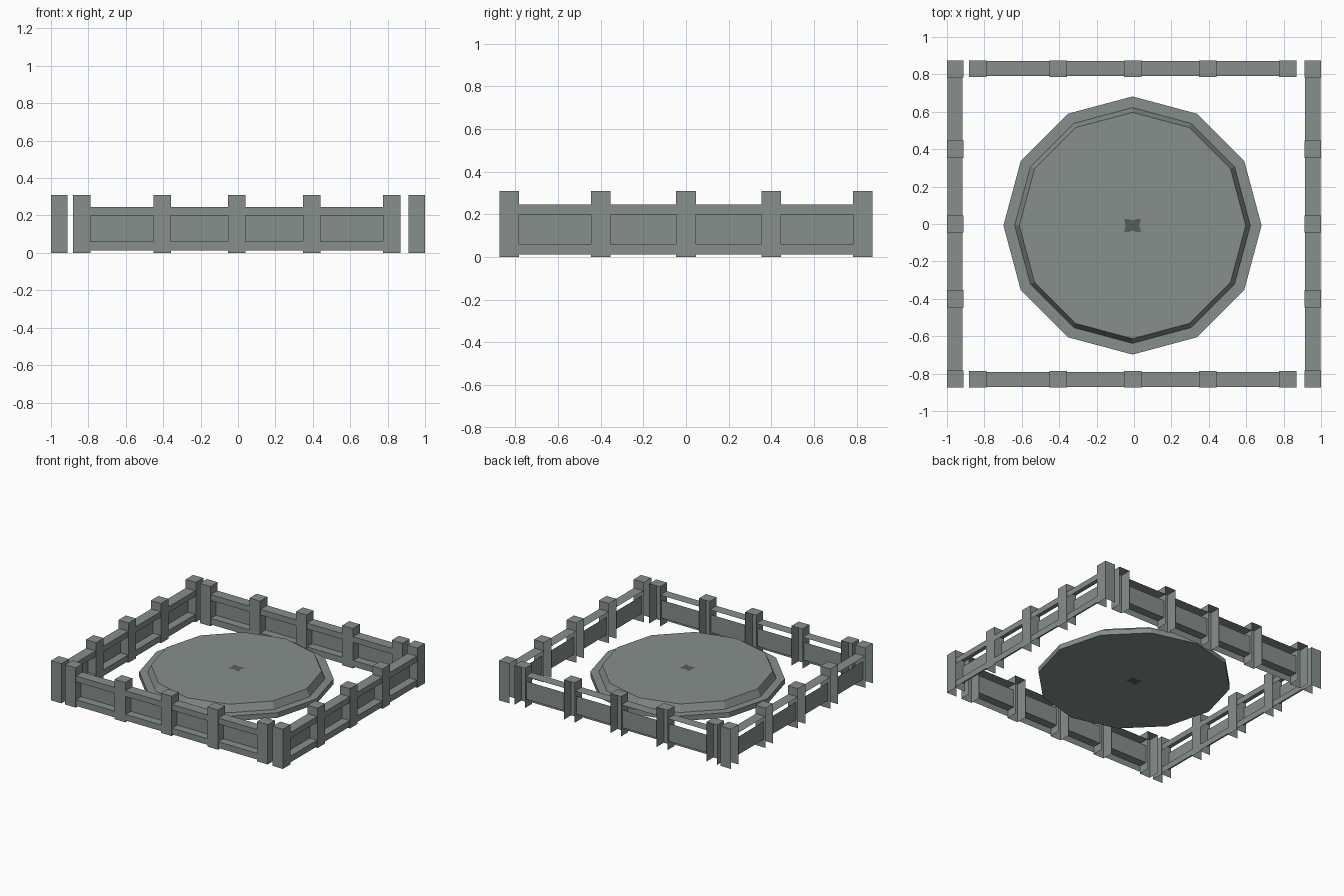
import bpy, bmesh, math
from mathutils import Matrix

if "Cube" in bpy.data.objects:
    bpy.data.objects.remove(bpy.data.objects["Cube"])

def material(name, col):
    m = bpy.data.materials.new(name)
    m.diffuse_color = (*col, 1)
    m.use_nodes = True
    m.node_tree.nodes["Principled BSDF"].inputs["Base Color"].default_value = m.diffuse_color
    return m

STONE = material("grey green stone", (0.24, 0.275, 0.265))
DARK = material("dark stone", (0.095, 0.11, 0.107))

def finish(name, bm, mat, matrix=Matrix()):
    me = bpy.data.meshes.new(name)
    bm.to_mesh(me)
    bm.free()
    me.transform(matrix)
    me.materials.append(mat)
    ob = bpy.data.objects.new(name, me)
    bpy.context.collection.objects.link(ob)
    return ob

def shell(bm, x, y, z, sides):
    """Box between ranges x, y, z with only the named sides kept."""
    c = {(i, j, k): (x[i], y[j], z[k]) for i in (0, 1) for j in (0, 1) for k in (0, 1)}
    quads = {
        "front": [(0, 0, 0), (1, 0, 0), (1, 0, 1), (0, 0, 1)],
        "top": [(0, 0, 1), (1, 0, 1), (1, 1, 1), (0, 1, 1)],
        "left": [(0, 1, 0), (0, 0, 0), (0, 0, 1), (0, 1, 1)],
        "right": [(1, 0, 0), (1, 1, 0), (1, 1, 1), (1, 0, 1)],
    }
    for s in sides:
        bm.faces.new([bm.verts.new(c[q]) for q in quads[s]])

DEPTH = 0.088
W = 0.0465                                   # half post width
CENTRES = (-0.8285, -0.4, 0.0, 0.4, 0.8285)

def fence(name, matrix):
    """Open-backed fence; detailed face at local y = 0, back at y = DEPTH."""
    # posts
    bm = bmesh.new()
    for c in CENTRES:
        shell(bm, (c - W, c + W), (0, DEPTH), (0, 0.31), ("front", "top", "left", "right"))
    finish(name + "_posts", bm, STONE, matrix)
    # rails and recessed panels between neighbouring posts
    rails, panels = bmesh.new(), bmesh.new()
    for a, b in zip(CENTRES, CENTRES[1:]):
        x = (a + W, b - W)
        shell(rails, x, (0.004, DEPTH - 0.003), (0.2, 0.245), ("front", "top"))
        shell(rails, x, (0.004, 0.068), (0.012, 0.06), ("front", "top"))
        shell(panels, x, (0.068, DEPTH), (0.06, 0.2), ("front",))
    finish(name + "_rails", rails, STONE, matrix)
    finish(name + "_panels", panels, STONE, matrix)

# fences: two facing -y, two facing +x
turn = Matrix.Rotation(math.pi / 2, 4, "Z")
fence("front_fence", Matrix.Translation((-0.006, -0.875, 0)))
fence("back_fence", Matrix.Translation((-0.006, 0.787, 0)))
fence("right_fence", Matrix.Translation((1.0, 0, 0)) @ turn)
fence("left_fence", Matrix.Translation((-0.912, 0, 0)) @ turn)

# twelve-sided platform: low rim with a raised, bevelled plateau
CX, CY = -0.008, -0.008
bm = bmesh.new()
rings = []
for r, z in ((0.69, 0.09), (0.69, 0.13), (0.63, 0.13), (0.605, 0.185)):
    rings.append([bm.verts.new((CX + r * math.cos(i * math.pi / 6),
                                CY + r * math.sin(i * math.pi / 6), z)) for i in range(12)])
for lo, hi in zip(rings, rings[1:]):
    for i in range(12):
        j = (i + 1) % 12
        bm.faces.new((lo[i], lo[j], hi[j], hi[i]))
bm.faces.new(rings[-1])
bm.faces.new(rings[0][::-1])
finish("platform", bm, STONE)

# small pinched inlay at the centre, above and below
PINCHED = [(-0.046, -0.036), (-0.025, -0.036), (0, -0.027), (0.025, -0.036), (0.046, -0.036),
           (0.037, 0), (0.046, 0.036), (0.025, 0.036), (0, 0.027), (-0.025, 0.036),
           (-0.046, 0.036), (-0.037, 0)]
for name, z, step in (("top_inlay", 0.187, 1), ("bottom_inlay", 0.088, -1)):
    bm = bmesh.new()
    bm.faces.new([bm.verts.new((CX + x, CY + y, z)) for x, y in PINCHED][::step])
    finish(name, bm, DARK)
